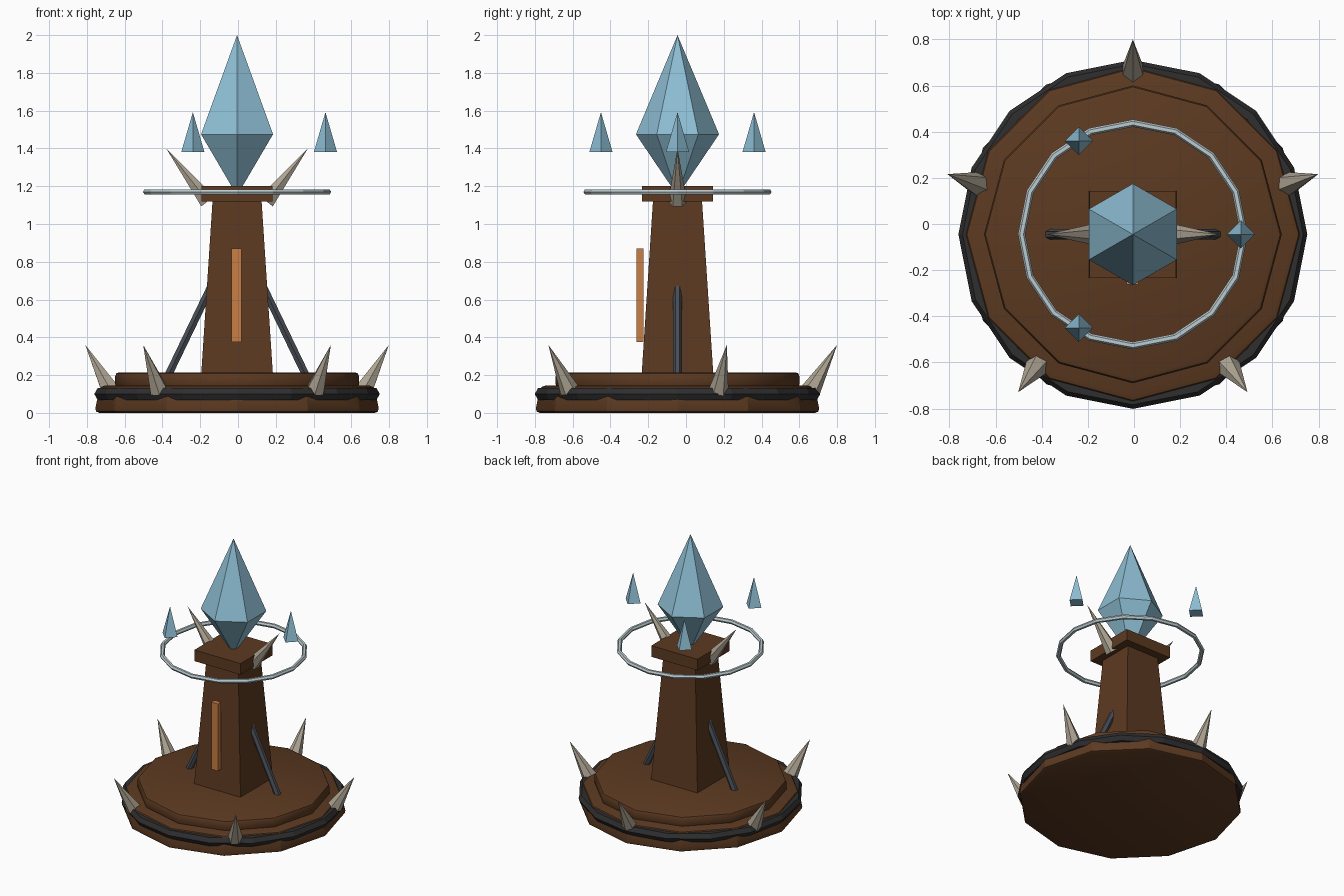
import bpy, math
from mathutils import Vector

old = bpy.data.objects.get("Cube")
if old:
    bpy.data.objects.remove(old, do_unlink=True)

C = Vector((-0.005, -0.045, 0))  # common axis of the tower


def material(name, rgb):
    m = bpy.data.materials.new(name)
    m.use_nodes = True
    m.diffuse_color = (*rgb, 1)
    m.node_tree.nodes["Principled BSDF"].inputs["Base Color"].default_value = (*rgb, 1)
    return m


wood = material("brown wood", (0.107, 0.042, 0.015))
iron = material("dark iron", (0.028, 0.028, 0.030))
steel = material("grey steel", (0.065, 0.075, 0.09))
copper = material("copper", (0.58, 0.21, 0.06))
bone = material("bone", (0.42, 0.37, 0.29))
crystal_blue = material("ice blue", (0.27, 0.52, 0.66))
silver = material("silver", (0.50, 0.60, 0.63))


def finish(name, mat, smooth=0):
    ob = bpy.context.object
    ob.name = name
    ob.data.materials.append(mat)
    if smooth:
        bpy.ops.object.shade_smooth_by_angle(angle=math.radians(smooth))
    return ob


def cone(name, mat, sides, r1, r2, start, end, turn=0.0):
    """Tapered prism between two points given relative to the tower axis."""
    a, b = Vector(start) + C, Vector(end) + C
    d = b - a
    bpy.ops.mesh.primitive_cone_add(vertices=sides, radius1=r1, radius2=r2,
                                    depth=d.length, location=(a + b) / 2)
    ob = finish(name, mat)
    ob.rotation_mode = 'QUATERNION'
    spin = Vector((0, 0, 1)).rotation_difference(d)
    twist = Vector((1, 0, 0)).rotation_difference(
        Vector((math.cos(turn), math.sin(turn), 0)))
    ob.rotation_quaternion = spin @ twist
    return ob


def box(name, mat, size, loc):
    bpy.ops.mesh.primitive_cube_add(size=1, location=Vector(loc) + C)
    ob = finish(name, mat)
    ob.scale = size
    return ob


def ring(name, mat, major, minor, z, smooth=0):
    bpy.ops.mesh.primitive_torus_add(major_segments=16, minor_segments=6,
                                     major_radius=major, minor_radius=minor,
                                     location=C + Vector((0, 0, z)))
    return finish(name, mat, smooth)


def disc(name, r1, r2, z1, z2, bevel):
    ob = cone(name, wood, 12, r1, r2, (0, 0, z1), (0, 0, z2))
    mod = ob.modifiers.new("rounded rim", 'BEVEL')
    mod.width = bevel
    mod.segments = 2
    mod.limit_method = 'ANGLE'
    mod.angle_limit = math.radians(50)
    bpy.ops.object.modifier_apply(modifier=mod.name)
    bpy.ops.object.shade_smooth_by_angle(angle=math.radians(29))


# Stepped round base with an iron band
disc("lower_base", 0.755, 0.725, 0, 0.145, 0.025)
disc("upper_base", 0.645, 0.645, 0.13, 0.215, 0.02)
ring("base_band", iron, 0.72, 0.036, 0.1)

# Tapered square column and its cap
cone("column", wood, 4, 0.19 * math.sqrt(2), 0.13 * math.sqrt(2),
     (0, 0, 0.2), (0, 0, 1.12), math.pi / 4)
box("column_cap", wood, (0.376, 0.376, 0.082), (0, 0, 1.159))
box("front_plaque", copper, (0.053, 0.036, 0.495), (-0.002, -0.199, 0.622))

# Struts and cap spikes on both sides
for side, s in (("left", 1), ("right", -1)):
    cone(side + "_strut", steel, 6, 0.023, 0.023,
         (0.364 * s, 0, 0.2), (0.123 * s, 0, 0.7))
    cone(side + "_cap_spike", bone, 6, 0.05, 0,
         (0.155 * s, 0, 1.12), (0.375 * s, 0, 1.4))

# Spikes around the base
for i in range(5):
    a = math.radians(90 + 72 * i)
    x, y = math.cos(a), math.sin(a)
    cone(f"base_spike_{i + 1}", bone, 6, 0.053, 0,
         (0.705 * x, 0.705 * y, 0.118), (0.845 * x, 0.845 * y, 0.36))

# Large crystal, floating ring and shards
cone("crystal_top", crystal_blue, 6, 0.22, 0, (0, 0, 1.475), (0, 0, 2))
cone("crystal_bottom", crystal_blue, 6, 0, 0.22, (0, 0, 1.15), (0, 0, 1.475))
ring("floating_ring", silver, 0.482, 0.016, 1.17)
for i in range(3):
    a = math.radians(120 * i)
    x, y = 0.468 * math.cos(a), 0.468 * math.sin(a)
    cone(f"shard_{i + 1}", crystal_blue, 4, 0.061, 0, (x, y, 1.382), (x, y, 1.592))
